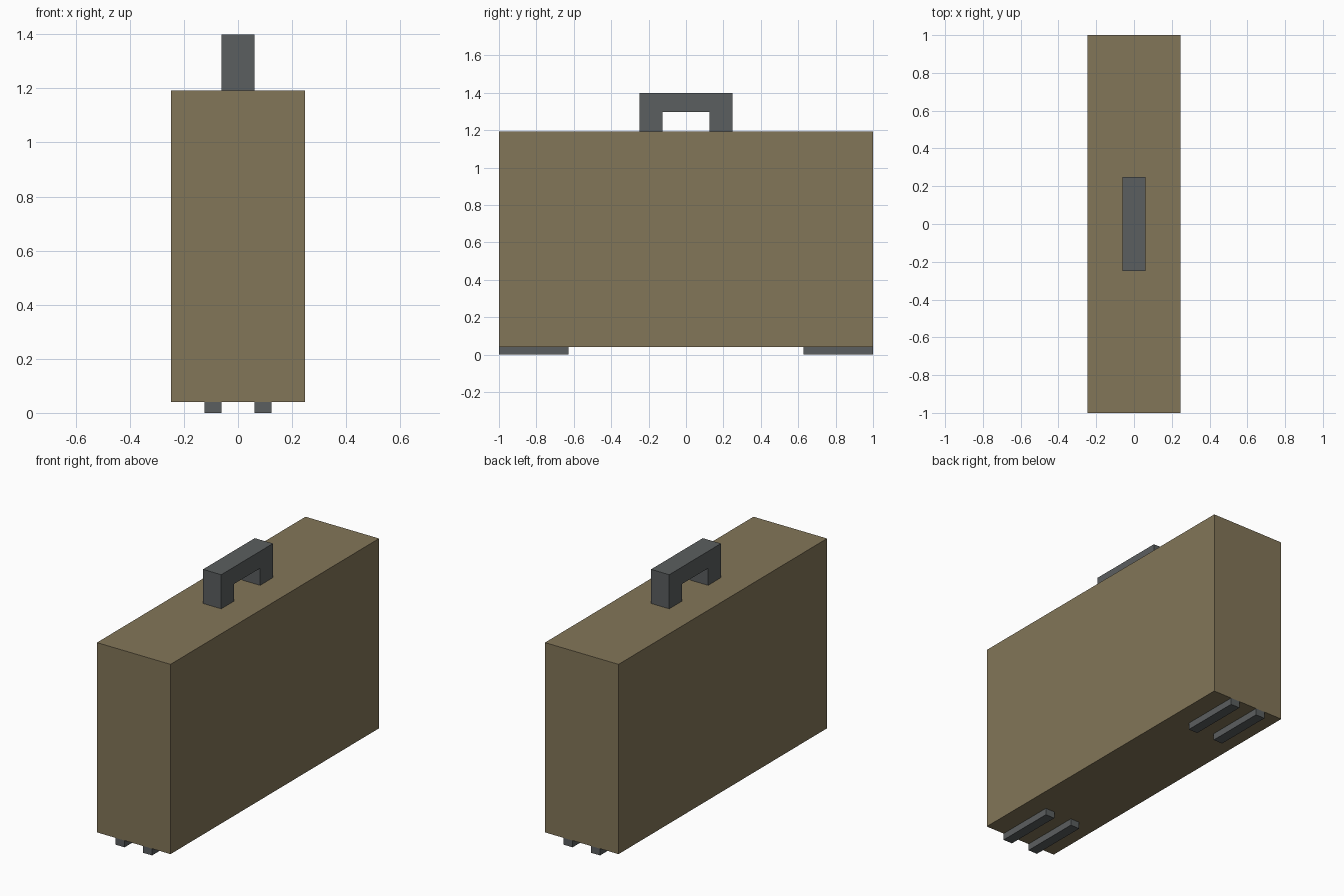
import bpy, bmesh

if "Cube" in bpy.data.objects:
    bpy.data.objects.remove(bpy.data.objects["Cube"])

def material(name, rgb):
    m = bpy.data.materials.new(name)
    m.diffuse_color = (*rgb, 1.0)
    m.use_nodes = True
    m.node_tree.nodes["Principled BSDF"].inputs["Base Color"].default_value = m.diffuse_color
    return m

tan = material("tan leather", (0.226, 0.180, 0.099))
grey = material("dark grey", (0.105, 0.114, 0.116))

def finish(name, bm, mat):
    bmesh.ops.recalc_face_normals(bm, faces=bm.faces)
    me = bpy.data.meshes.new(name)
    bm.to_mesh(me)
    bm.free()
    me.materials.append(mat)
    ob = bpy.data.objects.new(name, me)
    bpy.context.collection.objects.link(ob)
    return ob

def box(name, lo, hi, mat):
    bm = bmesh.new()
    bmesh.ops.create_cube(bm, size=1)
    for v in bm.verts:
        v.co = [(a + b) / 2 + c * (b - a) for a, b, c in zip(lo, hi, v.co)]
    return finish(name, bm, mat)

def prism(name, profile, half_width, mat):
    # extrude a side (y, z) profile across x
    bm = bmesh.new()
    face = bm.faces.new([bm.verts.new((-half_width, y, z)) for y, z in profile])
    ext = bmesh.ops.extrude_face_region(bm, geom=[face])
    moved = [g for g in ext["geom"] if isinstance(g, bmesh.types.BMVert)]
    bmesh.ops.translate(bm, verts=moved, vec=(2 * half_width, 0, 0))
    return finish(name, bm, mat)

# Case body
box("case_body", (-0.247, -1, 0.041), (0.247, 1, 1.193), tan)

# Carrying handle: an arch standing on the lid
prism("handle", [(-0.248, 1.193), (-0.248, 1.4), (0.248, 1.4), (0.248, 1.193),
                 (0.125, 1.193), (0.125, 1.297), (-0.125, 1.297), (-0.125, 1.193)],
      0.061, grey)

# Four runners under the case, flush with its ends
for sx, side in ((-1, "left"), (1, "right")):
    for sy, end in ((-1, "front"), (1, "back")):
        x = sorted((sx * 0.061, sx * 0.123))
        y = sorted((sy * 0.628, sy * 1.0))
        box(f"foot_{end}_{side}", (x[0], y[0], 0), (x[1], y[1], 0.041), grey)
